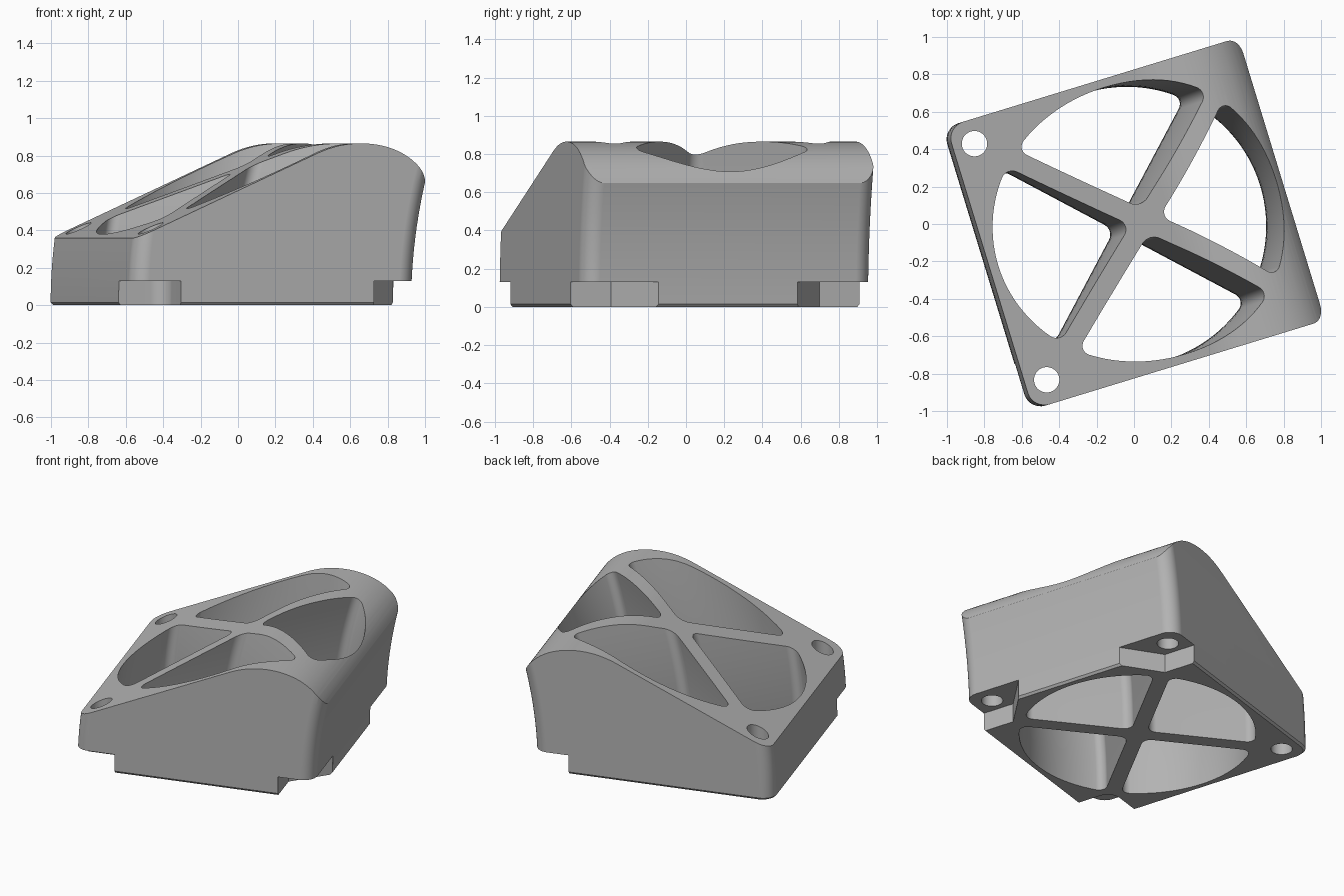
import bpy, bmesh, math
from mathutils import Vector, Matrix
from mathutils.geometry import interpolate_bezier

cube = bpy.data.objects.get("Cube")
if cube:
    bpy.data.objects.remove(cube)

TURN = math.radians(17)   # whole part is turned about z
HALF = 0.79               # half side of the square block
BORE = 0.745              # duct radius
SPOKE = 0.05              # half spoke width
CENTRE = -0.04            # duct centre along the slope at the base
BASE_STEP = 0.13          # height of the corner reliefs


def lean(z):
    """Sideways drift of the duct as it rises."""
    return CENTRE + 0.18 * max(z, 0) ** 2


def curve(p0, h0, h1, p1, n=9):
    return [v.to_2d() for v in interpolate_bezier(p0, h0, h1, p1, n)]


def corner(p0, c, p1, n=9):
    p0, c, p1 = Vector(p0), Vector(c), Vector(p1)
    return curve(p0, p0.lerp(c, 0.55), p1.lerp(c, 0.55), p1, n)


def loft(name, rings):
    """Closed solid through rings of 3D points."""
    bm = bmesh.new()
    loops = [[bm.verts.new(p) for p in ring] for ring in rings]
    n = len(loops[0])
    for a, b in zip(loops, loops[1:]):
        for i in range(n):
            j = (i + 1) % n
            bm.faces.new((a[i], a[j], b[j], b[i]))
    bm.faces.new(loops[0][::-1])
    bm.faces.new(loops[-1])
    bmesh.ops.recalc_face_normals(bm, faces=bm.faces)
    bmesh.ops.rotate(bm, verts=bm.verts, matrix=Matrix.Rotation(TURN, 3, 'Z'))
    mesh = bpy.data.meshes.new(name)
    bm.to_mesh(mesh)
    bm.free()
    obj = bpy.data.objects.new(name, mesh)
    bpy.context.collection.objects.link(obj)
    return obj


def leaning_prism(name, outline, levels):
    """Prism following the lean; each level is (height, scale)."""
    return loft(name, [[(p.x * s + lean(z), p.y * s, z) for p in outline]
                       for z, s in levels])


def upright_prism(name, outline, low, high):
    return loft(name, [[(x, y, z) for x, y in outline] for z in (low, high)])


# Outer block: rounded square with a small chamfer at the foot
r = 0.09
square = []
for k in range(4):
    turn = Matrix.Rotation(k * math.pi / 2, 2)
    square += [turn @ p for p in corner((HALF, HALF - r), (HALF, HALF), (HALF - r, HALF))]
heights = [(0, 0.985), (0.015, 1)] + [(0.06 * i, 1) for i in range(1, 18)]
body = leaning_prism("duct_adapter", square, heights)

cutters = []

# Sloped roof with a rounded high end
roof = [Vector((-1.2, 0.181))]
roof += curve(Vector((0.2, 0.811)), Vector((0.3, 0.856)),
              Vector((0.38, 0.865)), Vector((0.45, 0.865)), 10)
roof += curve(Vector((0.45, 0.865)), Vector((0.64, 0.865)),
              Vector((0.81, 0.77)), Vector((0.838, 0.6)), 20)[1:]
roof += [Vector((1.3, 0.6)), Vector((1.3, 1.3)), Vector((-1.2, 1.3))]
cutters.append(loft("roof_cutter", [[(p.x, y, p.y) for p in roof] for y in (-1.2, 1.2)]))

# Four duct openings, leaving a diagonal cross of spokes
f = 0.06
reach = math.sqrt(BORE ** 2 - SPOKE ** 2)
start = math.asin(SPOKE / BORE) + f / BORE
stop = math.pi / 2 - start
arc = [Vector((math.cos(a), math.sin(a))) * BORE
       for a in (start + (stop - start) * i / 24 for i in range(25))]
sector = corner((SPOKE, SPOKE + f), (SPOKE, SPOKE), (SPOKE + f, SPOKE))
sector += corner((reach - f, SPOKE), (reach, SPOKE), arc[0])
sector += arc[1:-1]
sector += corner(arc[-1], (SPOKE, reach), (SPOKE, reach - f))
for k in range(4):
    turn = Matrix.Rotation(math.pi / 4 + k * math.pi / 2, 2)
    cutters.append(leaning_prism("opening_cutter", [turn @ p for p in sector],
                                 [(-0.05 + 0.07 * i, 1) for i in range(16)]))

# Corner reliefs under three corners
for side in (1, -1):
    relief = [(0.52, 1.0), (0.52, 0.57), (0.75, 0.38), (1.0, 0.38), (1.0, 1.0)]
    cutters.append(upright_prism("relief_cutter", [(x, y * side) for x, y in relief],
                                 -0.1, BASE_STEP))
low_relief = [Vector((-1.1, -0.53)), Vector((-0.7, -0.53))]
low_relief += corner((-0.65, -0.53), (-0.56, -0.53), (-0.56, -0.62))
low_relief += [Vector((-0.56, -1.1)), Vector((-1.1, -1.1))]
cutters.append(upright_prism("relief_cutter", low_relief, -0.1, BASE_STEP))

# Screw holes: open through the low end, blind under the high end
for x, top in ((-0.69, 1.0), (0.625, 0.35)):
    for y in (0.66, -0.66):
        ring = [(x + 0.068 * math.cos(a), y + 0.068 * math.sin(a))
                for a in (i * math.tau / 32 for i in range(32))]
        cutters.append(upright_prism("screw_cutter", ring, -0.1, top))

bpy.ops.object.select_all(action='DESELECT')
body.select_set(True)
bpy.context.view_layer.objects.active = body
for cutter in cutters:
    cutter.hide_render = True
    mod = body.modifiers.new("cut", 'BOOLEAN')
    mod.operation = 'DIFFERENCE'
    mod.solver = 'EXACT'
    mod.object = cutter
    bpy.ops.object.modifier_apply(modifier=mod.name)
    bpy.data.objects.remove(cutter)

# Plain grey plastic
grey = bpy.data.materials.new("plain_grey")
grey.use_nodes = True
colour = (0.45, 0.45, 0.45, 1)
grey.diffuse_color = colour
grey.node_tree.nodes["Principled BSDF"].inputs["Base Color"].default_value = colour
body.data.materials.clear()
body.data.materials.append(grey)

# Smooth curved walls, crisp edges
bpy.ops.object.shade_smooth_by_angle(angle=math.radians(28))
weighted = body.modifiers.new("even_shading", 'WEIGHTED_NORMAL')
weighted.keep_sharp = True
